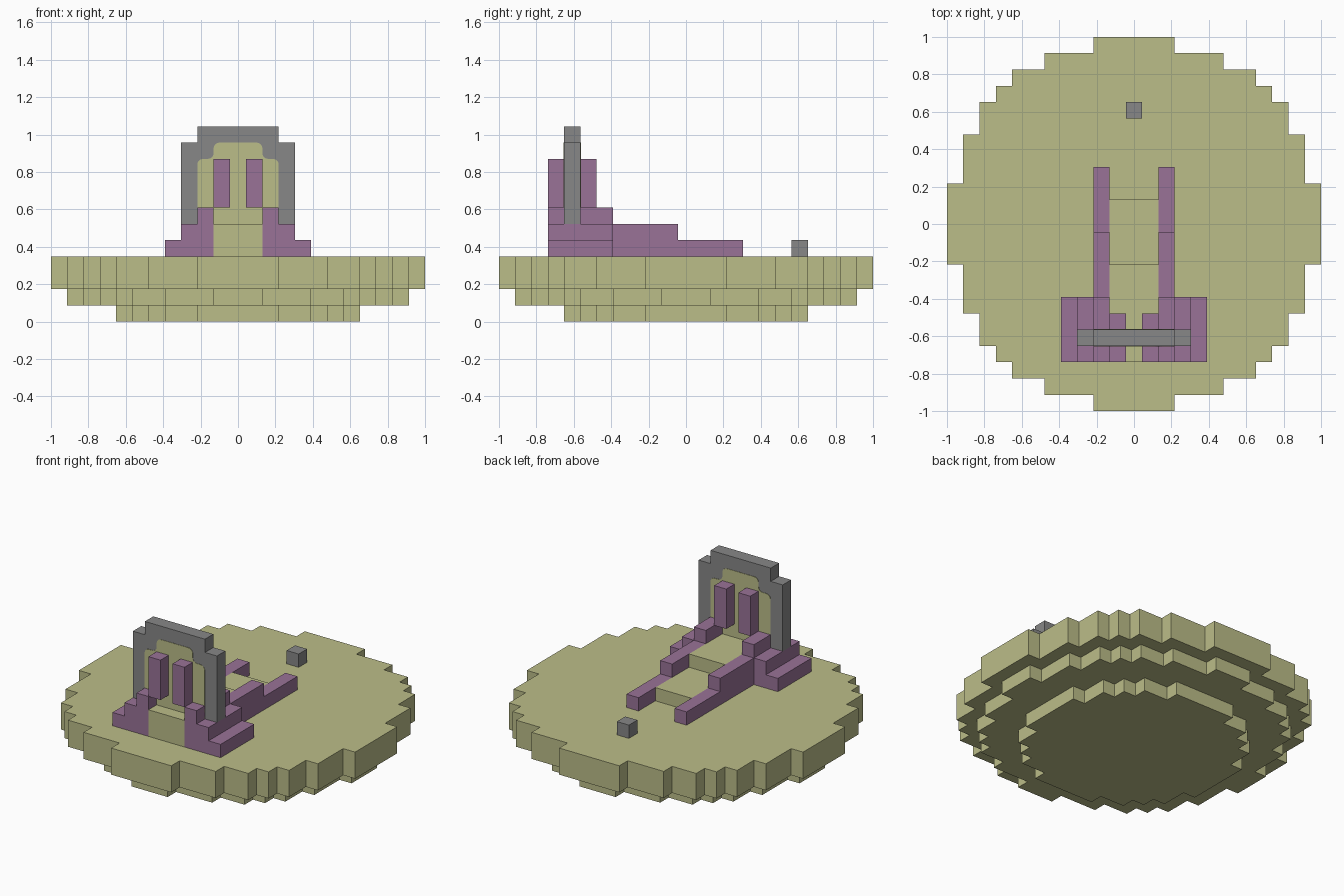
import bpy
import bmesh
from mathutils import Vector

U = 2 / 23  # one block

if "Cube" in bpy.data.objects:
    bpy.data.objects.remove(bpy.data.objects["Cube"], do_unlink=True)


def material(name, rgb):
    mat = bpy.data.materials.new(name)
    mat.use_nodes = True
    color = (*rgb, 1)
    mat.diffuse_color = color
    mat.node_tree.nodes["Principled BSDF"].inputs["Base Color"].default_value = color
    return mat


SAND = material("pale olive", (0.50, 0.51, 0.25))
STONE = material("grey stone", (0.245, 0.245, 0.245))
PURPLE = material("dusty purple", (0.32, 0.17, 0.31))


def prism(name, mat, outline, axis, start, end, rounding=0, rounded=()):
    """Extrude a 2D outline (in blocks) along an axis from start to end."""
    def place(a, b):
        return {"x": (start, a, b), "y": (a, start, b), "z": (a, b, start)}[axis]

    bm = bmesh.new()
    verts = [bm.verts.new(Vector(place(a, b)) * U) for a, b in outline]
    bm.faces.new(verts)
    if rounding:
        bmesh.ops.bevel(bm, geom=[verts[i] for i in rounded], offset=rounding * U,
                        segments=4, profile=0.5, affect='VERTICES')
    result = bmesh.ops.extrude_face_region(bm, geom=bm.faces[:])
    shift = Vector([(end - start) * U if axis == k else 0 for k in "xyz"])
    moved = [g for g in result["geom"] if isinstance(g, bmesh.types.BMVert)]
    bmesh.ops.translate(bm, verts=moved, vec=shift)
    bmesh.ops.recalc_face_normals(bm, faces=bm.faces[:])
    mesh = bpy.data.meshes.new(name)
    bm.to_mesh(mesh)
    bm.free()
    mesh.materials.append(mat)
    obj = bpy.data.objects.new(name, mesh)
    bpy.context.collection.objects.link(obj)
    return obj


def box(name, mat, x, y, z):
    outline = [(x[0], y[0]), (x[1], y[0]), (x[1], y[1]), (x[0], y[1])]
    return prism(name, mat, outline, "z", *z)


def stepped_disc(name, steps, bottom, top):
    """Blocky round slab from (half width, upper y) steps of one quarter."""
    quarter, low = [], 0
    for width, high in steps:
        if low:
            quarter.append((width, low))
        quarter.append((width, high))
        low = high
    mirrored = [(-x, y) for x, y in reversed(quarter)]
    half = quarter + mirrored
    prism(name, SAND, half + [(-x, -y) for x, y in half], "z", bottom, top)


def stairs(name, mat, front, steps, x0, x1):
    """Descending stair profile from (top, back end) steps, resting on the island."""
    outline = [(front, 4)]
    y = front
    for top, back in steps:
        outline += [(y, top), (back, top)]
        y = back
    outline.append((y, 4))
    prism(name, mat, outline, "x", x0, x1)


# Round island in three tiers
stepped_disc("island_bottom", [(7.5, 2.5), (6.5, 4.5), (5.5, 5.5), (4.5, 6.5),
                               (2.5, 7.5)], 0, 1)
stepped_disc("island_middle", [(10.5, 1.5), (9.5, 4.5), (8.5, 6.5), (7.5, 7.5),
                               (6.5, 8.5), (4.5, 9.5), (1.5, 10.5)], 1, 2)
stepped_disc("island_top", [(11.5, 2.5), (10.5, 5.5), (9.5, 7.5), (8.5, 8.5),
                            (7.5, 9.5), (5.5, 10.5), (2.5, 11.5)], 2, 4)

# Central walkway
stairs("walkway", SAND, -8.5, [(6, -2.5), (5, 1.5)], -1.5, 1.5)

# Purple rails, stepped buttresses and floating pillars on both sides
for side, label in ((1, "left"), (-1, "right")):
    def span(a, b):
        return sorted((side * a, side * b))
    stairs(label + "_rail", PURPLE, -8.5, [(7, -4.5), (6, -0.5), (5, 3.5)], *span(1.5, 2.5))
    box(label + "_inner_buttress", PURPLE, span(2.5, 3.5), (-8.5, -4.5), (4, 6))
    box(label + "_outer_buttress", PURPLE, span(3.5, 4.5), (-8.5, -4.5), (4, 5))
    box(label + "_pillar", PURPLE, span(0.5, 1.5), (-8.5, -5.5), (7, 10))

# Stone gate slab
gate = [(3.5, 6), (3.5, 11), (2.5, 11), (2.5, 12)]
prism("gate_slab", STONE, gate + [(-x, z) for x, z in reversed(gate)], "y", -7.5, -6.5)

# Thin rounded panels on the front and back of the gate
panel = [(2.5, 6), (2.5, 10), (1.5, 10), (1.5, 11)]
panel += [(-x, z) for x, z in reversed(panel)]
for name, y0, y1 in (("front_panel", -7.53, -7.5), ("back_panel", -6.5, -6.47)):
    prism(name, SAND, panel, "y", y0, y1, rounding=0.35, rounded=range(1, 7))

# Lone stone block
box("stone_block", STONE, (-0.5, 0.5), (6.5, 7.5), (4, 5))
